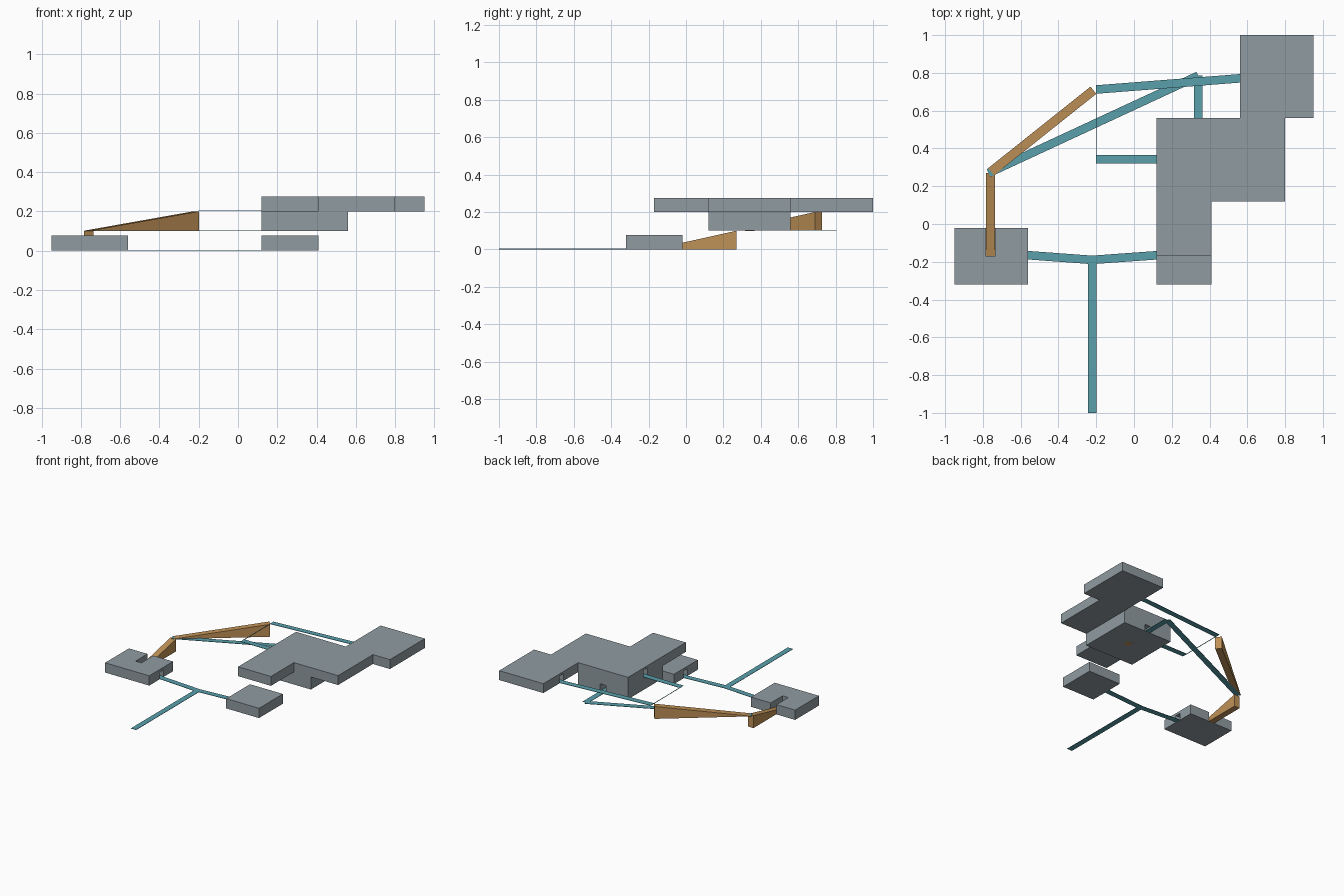
import bpy, bmesh, math
from mathutils import Vector

if "Cube" in bpy.data.objects:
    bpy.data.objects.remove(bpy.data.objects["Cube"])


def material(name, rgb):
    m = bpy.data.materials.new(name)
    m.diffuse_color = (*rgb, 1)
    m.use_nodes = True
    m.node_tree.nodes["Principled BSDF"].inputs["Base Color"].default_value = m.diffuse_color
    return m


GREY = material("slate grey", (0.28, 0.33, 0.355))
TEAL = material("teal", (0.10, 0.35, 0.41))
TAN = material("ochre", (0.52, 0.285, 0.095))
W = 0.045      # walkway width
DOOR = 0.058   # doorway height


def loft(name, outline, bottoms, tops, mat):
    """Solid between a flat outline's bottom and top heights."""
    bm = bmesh.new()
    lo = [bm.verts.new((x, y, z)) for (x, y), z in zip(outline, bottoms)]
    hi = [bm.verts.new((x, y, z)) for (x, y), z in zip(outline, tops)]
    n = len(outline)
    bm.faces.new(lo[::-1])
    bm.faces.new(hi)
    for i in range(n):
        j = (i + 1) % n
        bm.faces.new((lo[i], lo[j], hi[j], hi[i]))
    bmesh.ops.recalc_face_normals(bm, faces=bm.faces)
    me = bpy.data.meshes.new(name)
    bm.to_mesh(me)
    bm.free()
    me.materials.append(mat)
    ob = bpy.data.objects.new(name, me)
    bpy.context.collection.objects.link(ob)
    return ob


def prism(name, outline, z0, z1, mat):
    n = len(outline)
    return loft(name, outline, [z0] * n, [z1] * n, mat)


def rect(x0, x1, y0, y1):
    return [(x0, y0), (x1, y0), (x1, y1), (x0, y1)]


def strip(a, b, width):
    """Rectangle of the given width around the line a-b (starts at a)."""
    a, b = Vector(a), Vector(b)
    d = (b - a).normalized()
    s = Vector((-d.y, d.x)) * width / 2
    return [tuple(p) for p in (a - s, b - s, b + s, a + s)]


def path(name, a, b, z, width=W):
    return prism(name, strip(a, b, width), z + 0.001, z + 0.004, TEAL)


def ramp(name, a, b, z0, z1):
    return loft(name, strip(a, b, W + 0.004), [z0 + 0.001] * 4,
                [z0 + 0.0025, z1, z1, z0 + 0.0025], TAN)


def cut(building, a, b, z, height):
    c = prism(building.name + "_cutter", strip(a, b, W + 0.006),
              z + 0.002, z + height, GREY)
    c.hide_render = True
    c.hide_viewport = True
    c.display_type = 'WIRE'
    m = building.modifiers.new("doorway", 'BOOLEAN')
    m.operation = 'DIFFERENCE'
    m.solver = 'EXACT'
    m.object = c


# Buildings: two at ground level, one on the middle level, one on the top level
left = prism("left_building", rect(-0.95, -0.56, -0.32, -0.02), 0, 0.078, GREY)
right = prism("right_building", rect(0.12, 0.41, -0.32, -0.02), 0, 0.078, GREY)
middle = prism("middle_building", rect(0.12, 0.56, 0.12, 0.56), 0.1, 0.2, GREY)
upper = prism("upper_building",
              [(0.12, -0.17), (0.41, -0.17), (0.41, 0.12), (0.80, 0.12),
               (0.80, 0.56), (0.95, 0.56), (0.95, 1.0), (0.56, 1.0),
               (0.56, 0.56), (0.12, 0.56)], 0.2, 0.275, GREY)

# Ground paths
hub = (-0.222, -0.19)
path("south_path", hub, (-0.222, -1.0), 0)
path("left_path", hub, (-0.70, -0.155), 0)
path("right_path", hub, (0.265, -0.155), 0)
# Middle level paths
bend = (0.34, 0.785)
path("middle_long_path", (-0.77, 0.27), bend, 0.1)
path("middle_door_path", bend, (0.34, 0.42), 0.1)
# Upper level paths
path("upper_long_path", (-0.20, 0.712), (0.70, 0.782), 0.2)
path("upper_link_line", (-0.20, 0.72), (-0.20, 0.34), 0.2, 0.004)
path("upper_short_path", (-0.20, 0.342), (0.30, 0.342), 0.2)

# Ramps between the levels
ramp("lower_ramp", (-0.76, -0.17), (-0.76, 0.27), 0, 0.1)
ramp("upper_ramp", (-0.765, 0.27), (-0.215, 0.708), 0.1, 0.2)
prism("inner_stair", rect(0.315, 0.365, 0.315, 0.365), 0.0995, 0.19, TAN)

# Doorways, and the open slot over the lower ramp
cut(left, (-0.50, -0.17), (-0.70, -0.155), 0, DOOR)
cut(left, (-0.76, -0.17), (-0.76, 0.05), 0, 0.1)
cut(right, (0.05, -0.17), (0.265, -0.155), 0, DOOR)
cut(middle, (0.34, 0.62), (0.34, 0.42), 0.1, DOOR)
cut(upper, (0.50, 0.766), (0.70, 0.782), 0.2, DOOR)
cut(upper, (0.05, 0.342), (0.30, 0.342), 0.2, DOOR)
